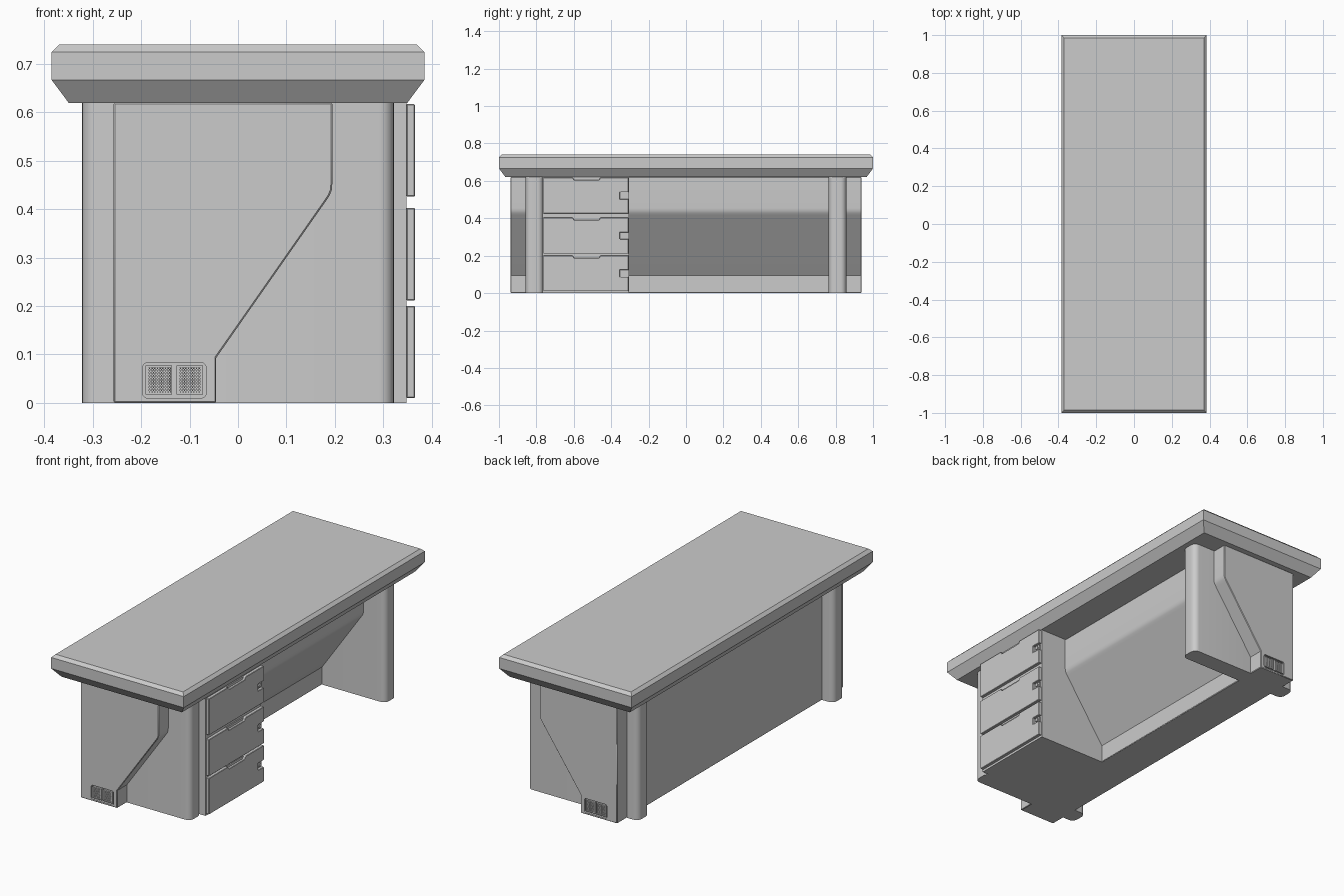
import bpy, bmesh, math
from mathutils import Vector

if "Cube" in bpy.data.objects:
    bpy.data.objects.remove(bpy.data.objects["Cube"])


def finish(name, bm):
    bmesh.ops.recalc_face_normals(bm, faces=bm.faces[:])
    me = bpy.data.meshes.new(name)
    bm.to_mesh(me)
    bm.free()
    ob = bpy.data.objects.new(name, me)
    bpy.context.collection.objects.link(ob)
    return ob


def prism(name, pts, axis, a, b):
    """Extrude a 2D outline along an axis: x uses (y,z), y uses (x,z), z uses (x,y)."""
    def place(p, t):
        return {'x': (t, p[0], p[1]), 'y': (p[0], t, p[1]), 'z': (p[0], p[1], t)}[axis]
    bm = bmesh.new()
    face = bm.faces.new([bm.verts.new(place(p, a)) for p in pts])
    ext = bmesh.ops.extrude_face_region(bm, geom=[face])
    move = Vector(place((0, 0), b - a))
    bmesh.ops.translate(bm, vec=move, verts=[v for v in ext['geom'] if isinstance(v, bmesh.types.BMVert)])
    return finish(name, bm)


def rounded(x0, x1, y0, y1, r, n=5):
    pts = []
    for cx, cy, s in ((x1 - r, y1 - r, 0), (x0 + r, y1 - r, 90), (x0 + r, y0 + r, 180), (x1 - r, y0 + r, 270)):
        for i in range(n + 1):
            t = math.radians(s + 90 * i / n)
            pts.append((cx + r * math.cos(t), cy + r * math.sin(t)))
    return pts


def add_box(bm, x0, x1, y0, y1, z0, z1):
    v = bmesh.ops.create_cube(bm, size=1)['verts']
    bmesh.ops.scale(bm, vec=(x1 - x0, y1 - y0, z1 - z0), verts=v)
    bmesh.ops.translate(bm, vec=((x0 + x1) / 2, (y0 + y1) / 2, (z0 + z1) / 2), verts=v)


def box(name, *dims):
    bm = bmesh.new()
    add_box(bm, *dims)
    return finish(name, bm)


def bevel(ob, width, segments=1):
    m = ob.modifiers.new("bevel", 'BEVEL')
    m.width, m.segments, m.limit_method, m.angle_limit = width, segments, 'ANGLE', math.radians(50)


def mirror_y(ob):
    # objects keep their origin at the world centre
    m = ob.modifiers.new("mirror", 'MIRROR')
    m.use_axis = (False, True, False)


def smooth(ob, angle=30):
    bpy.ops.object.select_all(action='DESELECT')
    ob.select_set(True)
    bpy.context.view_layer.objects.active = ob
    bpy.ops.object.shade_smooth_by_angle(angle=math.radians(angle))


# Desktop slab: stacked rectangles with undercut and chamfer
bm = bmesh.new()
rings = []
for hx, hy, z in ((0.35, 0.965, 0.62), (0.385, 1, 0.667), (0.385, 1, 0.725), (0.37, 0.985, 0.74)):
    rings.append([bm.verts.new((sx * hx, sy * hy, z)) for sx, sy in ((-1, -1), (1, -1), (1, 1), (-1, 1))])
for lo, hi in zip(rings, rings[1:]):
    for i in range(4):
        j = (i + 1) % 4
        bm.faces.new((lo[i], lo[j], hi[j], hi[i]))
bm.faces.new(rings[0])
bm.faces.new(rings[-1])
finish("desktop", bm)

# Long central body with slanted front
body = prism("central_body", [(-0.257, 0), (-0.045, 0), (-0.045, 0.093), (0.181, 0.416), (0.189, 0.428),
                              (0.194, 0.440), (0.195, 0.455), (0.195, 0.62), (-0.257, 0.62)], 'y', -0.938, 0.938)
bevel(body, 0.003)
smooth(body)

# Vent recess in both ends
cutter = prism("vent_cutter", rounded(-0.197, -0.066, 0.01, 0.083, 0.01), 'y', -0.96, -0.926)
mirror_y(cutter)
cutter.hide_render = True
cutter.hide_viewport = True
cut = body.modifiers.new("vent_recess", 'BOOLEAN')
cut.object, cut.operation, cut.solver = cutter, 'DIFFERENCE', 'EXACT'

# Vent grilles: framed windows filled with crossing bars
bm = bmesh.new()
z0, z1 = 0.017, 0.077
for x0, x1 in ((-0.191, -0.136), (-0.127, -0.072)):
    for a, b in ((x0, x0 + 0.004), (x1 - 0.004, x1)):
        add_box(bm, a, b, -0.938, -0.925, z0, z1)
    for a, b in ((z0, z0 + 0.004), (z1 - 0.004, z1)):
        add_box(bm, x0, x1, -0.938, -0.925, a, b)
    for i in range(1, 10):
        x = x0 + (x1 - x0) * i / 10
        z = z0 + (z1 - z0) * i / 10
        add_box(bm, x - 0.0014, x + 0.0014, -0.935, -0.925, z0, z1)
        add_box(bm, x0, x1, -0.9345, -0.925, z - 0.0014, z + 0.0014)
mirror_y(finish("vent_grille", bm))

# Slab legs with rounded vertical edges
leg = prism("slab_leg", rounded(-0.322, 0.322, -0.857, -0.763, 0.03, 6), 'z', 0, 0.62)
mirror_y(leg)
smooth(leg)

# Drawer cabinet
box("drawer_cabinet", -0.2, 0.348, -0.767, -0.305, 0, 0.62)

# Drawers: notched fronts, pull lips and locks
L, R = -0.763, -0.307
for n, (z0, z1) in enumerate(((0.01, 0.2), (0.211, 0.403), (0.426, 0.617)), 1):
    zc = (z0 + z1) / 2
    front = prism(f"drawer_front_{n}", [
        (L, z0), (R, z0), (R, zc - 0.018), (-0.353, zc - 0.018), (-0.353, zc + 0.018), (R, zc + 0.018),
        (R, z1), (-0.458, z1), (-0.466, z1 - 0.013), (-0.597, z1 - 0.013), (-0.605, z1), (L, z1)],
        'x', 0.348, 0.366)
    bevel(front, 0.002)
    box(f"drawer_pull_{n}", 0.347, 0.354, -0.605, -0.458, z1 - 0.014, z1)
    prism(f"drawer_lock_plate_{n}", rounded(-0.350, -0.314, zc - 0.014, zc + 0.014, 0.004, 3), 'x', 0.347, 0.356)
    knob = prism(f"drawer_lock_{n}", rounded(-0.342, -0.322, zc - 0.01, zc + 0.01, 0.0099, 4), 'x', 0.35, 0.362)
    smooth(knob)
